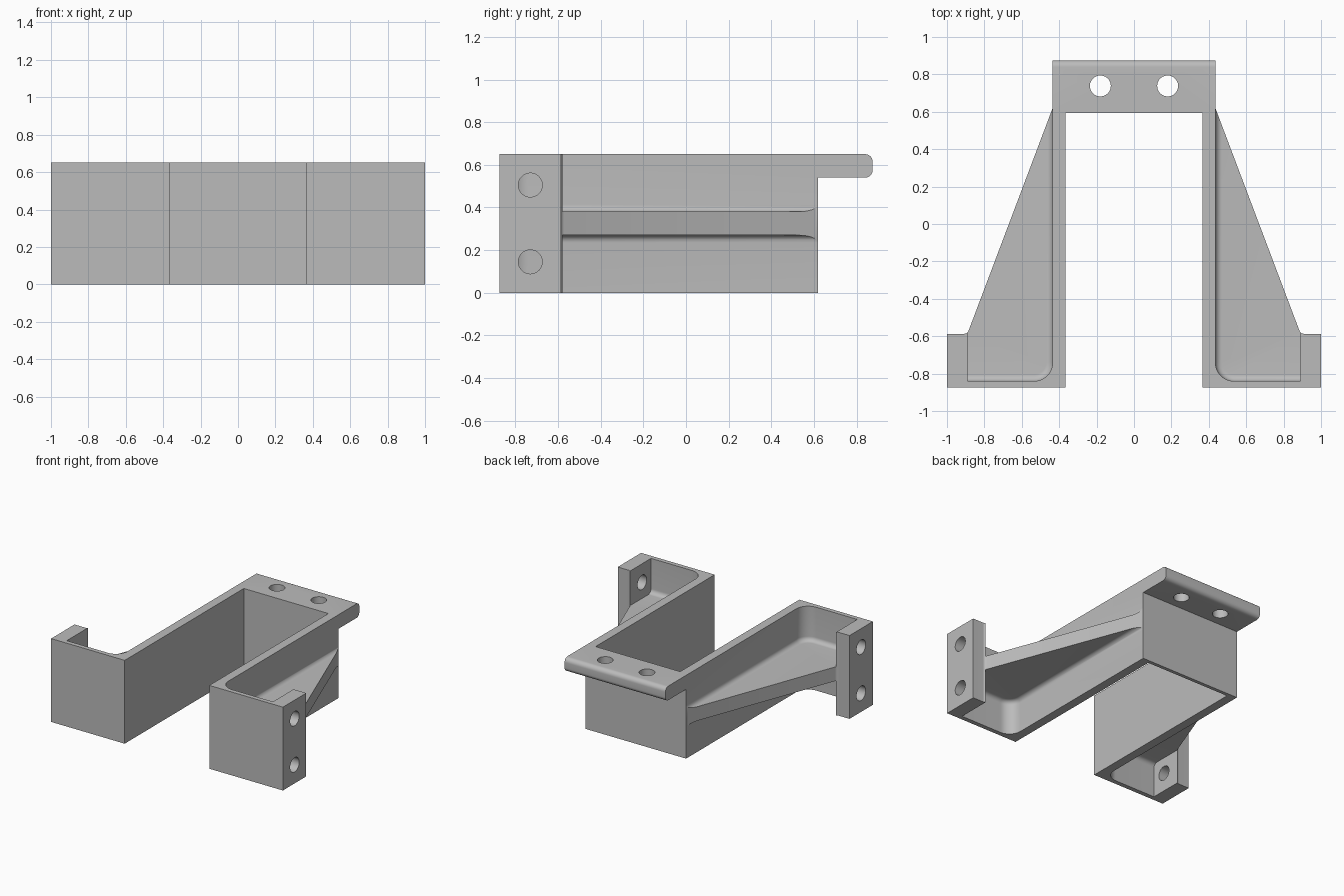
import bpy, bmesh
from math import sin, cos, pi, radians
from mathutils import Matrix

cube = bpy.data.objects.get("Cube")
if cube:
    bpy.data.objects.remove(cube, do_unlink=True)

grey = bpy.data.materials.new("plain grey")
grey.use_nodes = True
colour = (0.5, 0.5, 0.5, 1)
grey.diffuse_color = colour
grey.node_tree.nodes["Principled BSDF"].inputs["Base Color"].default_value = colour

# Main sizes
H, FRONT, BACK, WALL_Y = 0.65, -0.875, 0.875, 0.62
INNER, OUTER, TAB, TAB_Y, POCKET_Y = 0.365, 0.435, 0.89, -0.587, -0.84
WEB = (0.27, 0.38)
LIP_Z = 0.54


def arc(cx, cy, r, a0, a1, n=12):
    angles = [radians(a0 + (a1 - a0) * i / n) for i in range(n + 1)]
    return [(cx + r * cos(a), cy + r * sin(a)) for a in angles]


def make_object(name, bm):
    bmesh.ops.recalc_face_normals(bm, faces=bm.faces)
    mesh = bpy.data.meshes.new(name)
    bm.to_mesh(mesh)
    bm.free()
    mesh.materials.append(grey)
    obj = bpy.data.objects.new(name, mesh)
    bpy.context.collection.objects.link(obj)
    return obj


def prism(points, z0, z1):
    bm = bmesh.new()
    face = bm.faces.new([bm.verts.new((x, y, z0)) for x, y in points])
    top = bmesh.ops.extrude_face_region(bm, geom=[face])["geom"]
    verts = [v for v in top if isinstance(v, bmesh.types.BMVert)]
    bmesh.ops.translate(bm, verts=verts, vec=(0, 0, z1 - z0))
    return bm


def round_edges(bm, radius, rule, segments=8):
    edges = [e for e in bm.edges if rule(*(v.co for v in e.verts))]
    bmesh.ops.bevel(bm, geom=edges, offset=radius, segments=segments,
                    profile=0.5, affect='EDGES')


def combine(target, tool, operation):
    mod = target.modifiers.new(operation.lower(), 'BOOLEAN')
    mod.operation, mod.solver, mod.object = operation, 'EXACT', tool
    bpy.context.view_layer.objects.active = target
    bpy.ops.object.modifier_apply(modifier=mod.name)
    bpy.data.objects.remove(tool, do_unlink=True)


def drill(target, centre, radius, depth, axis='Z'):
    bm = bmesh.new()
    turn = Matrix.Rotation(pi / 2, 4, 'Y') if axis == 'X' else Matrix()
    bmesh.ops.create_cone(bm, cap_ends=True, segments=40, radius1=radius,
                          radius2=radius, depth=depth,
                          matrix=Matrix.Translation(centre) @ turn)
    combine(target, make_object("hole_cutter", bm), 'DIFFERENCE')


# Full-height U-shaped body with sloping wings and end tabs
half = [(INNER, WALL_Y - 0.027), (INNER, FRONT), (1, FRONT), (1, TAB_Y),
        (TAB + 0.018, TAB_Y)]
half += arc(TAB + 0.018, TAB_Y + 0.025, 0.025, 265, 205, 6)
half += [(OUTER, WALL_Y)]
outline = half + [(-x, y) for x, y in reversed(half)]
bracket = make_object("bracket", prism(outline, 0, H))

# Pockets above and below each wing web, with filleted floors
pocket = [(TAB, 0.8), (OUTER, 0.8)]
pocket += arc(OUTER + 0.1, POCKET_Y + 0.1, 0.1, 180, 270)
pocket += [(TAB, POCKET_Y)]
for side in (-1, 1):
    for floor, end in ((WEB[1], H + 0.2), (WEB[0], -0.2)):
        bm = prism([(side * x, y) for x, y in pocket], floor, end)

        def on_floor(a, b):
            flat = abs(a.z - floor) < 1e-4 and abs(b.z - floor) < 1e-4
            at_tab = min(abs(a.x), abs(b.x)) > TAB - 1e-4
            at_back = min(a.y, b.y) > 0.79
            return flat and not at_tab and not at_back

        round_edges(bm, 0.035, on_floor)
        combine(bracket, make_object("pocket_cutter", bm), 'DIFFERENCE')

# Rear mounting lip with a rounded back edge
bm = prism([(-OUTER, WALL_Y - 0.01), (OUTER, WALL_Y - 0.01),
            (OUTER, BACK), (-OUTER, BACK)], LIP_Z, H)
round_edges(bm, 0.035, lambda a, b: min(a.y, b.y) > BACK - 1e-4
            and abs(a.z - b.z) < 1e-4)
combine(bracket, make_object("rear_lip", bm), 'UNION')

# Screw holes in the lip and the end tabs
for side in (-1, 1):
    drill(bracket, (side * 0.18, 0.738, 0.6), 0.056, 0.3)
    for z in (0.145, 0.505):
        drill(bracket, (side * 0.95, -0.73, z), 0.056, 0.2, 'X')

bpy.ops.object.select_all(action='DESELECT')
bracket.select_set(True)
bpy.context.view_layer.objects.active = bracket
bpy.ops.object.shade_smooth_by_angle(angle=radians(30))
